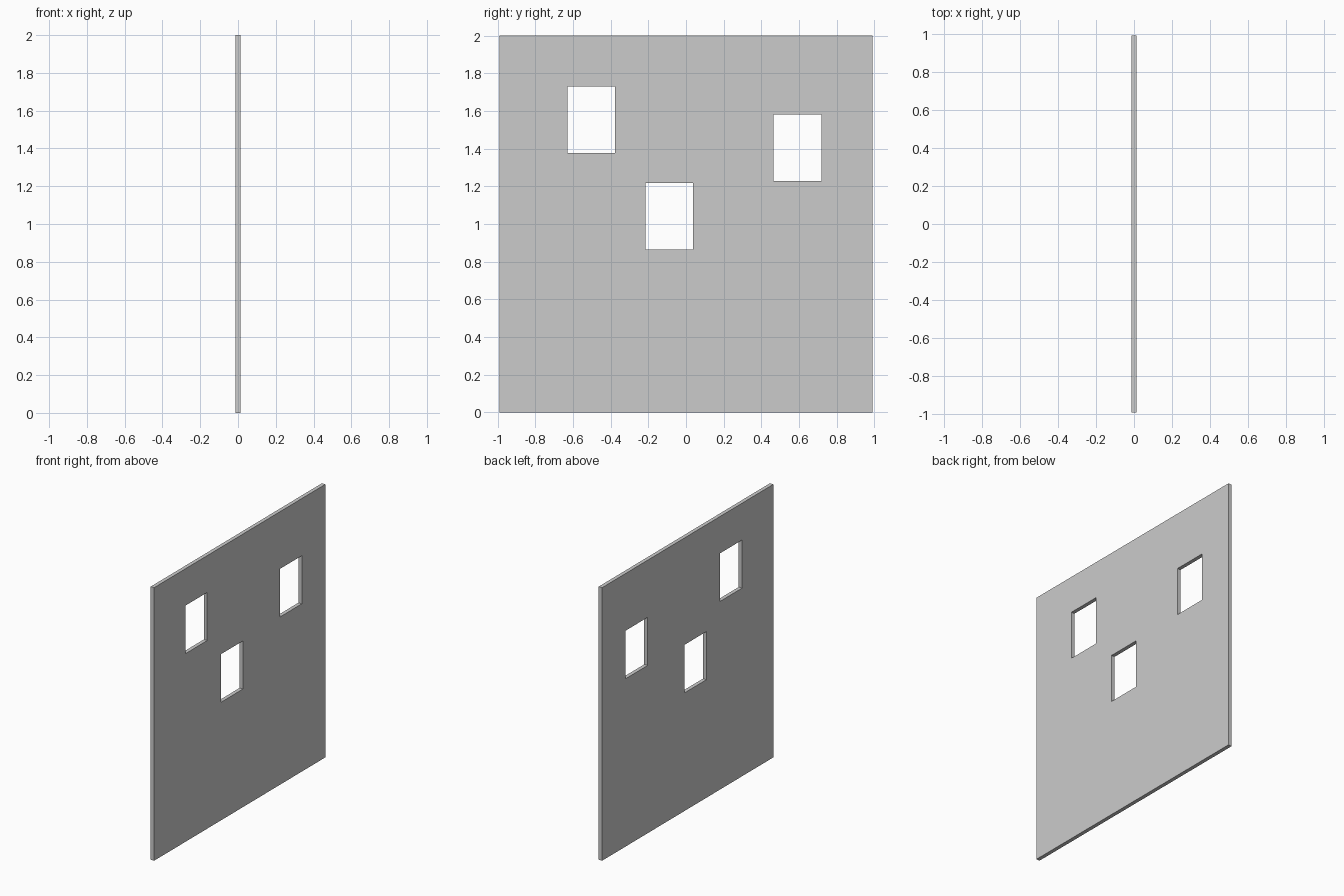
import bpy

if "Cube" in bpy.data.objects:
    bpy.data.objects.remove(bpy.data.objects["Cube"])

T = 0.028            # wall thickness
HALF = 0.99          # half width
HEIGHT = 2.0
WIN_W, WIN_H = 0.254, 0.352
WINDOWS = [(-0.503, 1.554), (-0.089, 1.041), (0.591, 1.405)]  # centre (y, z)


def box(name, center, size):
    bpy.ops.mesh.primitive_cube_add(size=1, location=center)
    ob = bpy.context.object
    ob.name = name
    ob.scale = size
    bpy.ops.object.transform_apply(location=True, rotation=False, scale=True)
    return ob


# Wall panel
wall = box("wall_panel", (0, 0, HEIGHT / 2), (T, 2 * HALF, HEIGHT))

# Window openings
cutters = []
for i, (y, z) in enumerate(WINDOWS):
    cutter = box(f"window_cutter_{i + 1}", (0, y, z), (T * 4, WIN_W, WIN_H))
    cutter.hide_render = True
    mod = wall.modifiers.new(f"window_{i + 1}", 'BOOLEAN')
    mod.operation = 'DIFFERENCE'
    mod.solver = 'EXACT'
    mod.object = cutter
    cutters.append(cutter)

# Bake the openings into the wall and drop the cutters
bpy.ops.object.select_all(action='DESELECT')
wall.select_set(True)
bpy.context.view_layer.objects.active = wall
for mod in list(wall.modifiers):
    bpy.ops.object.modifier_apply(modifier=mod.name)
for cutter in cutters:
    bpy.data.objects.remove(cutter, do_unlink=True)
